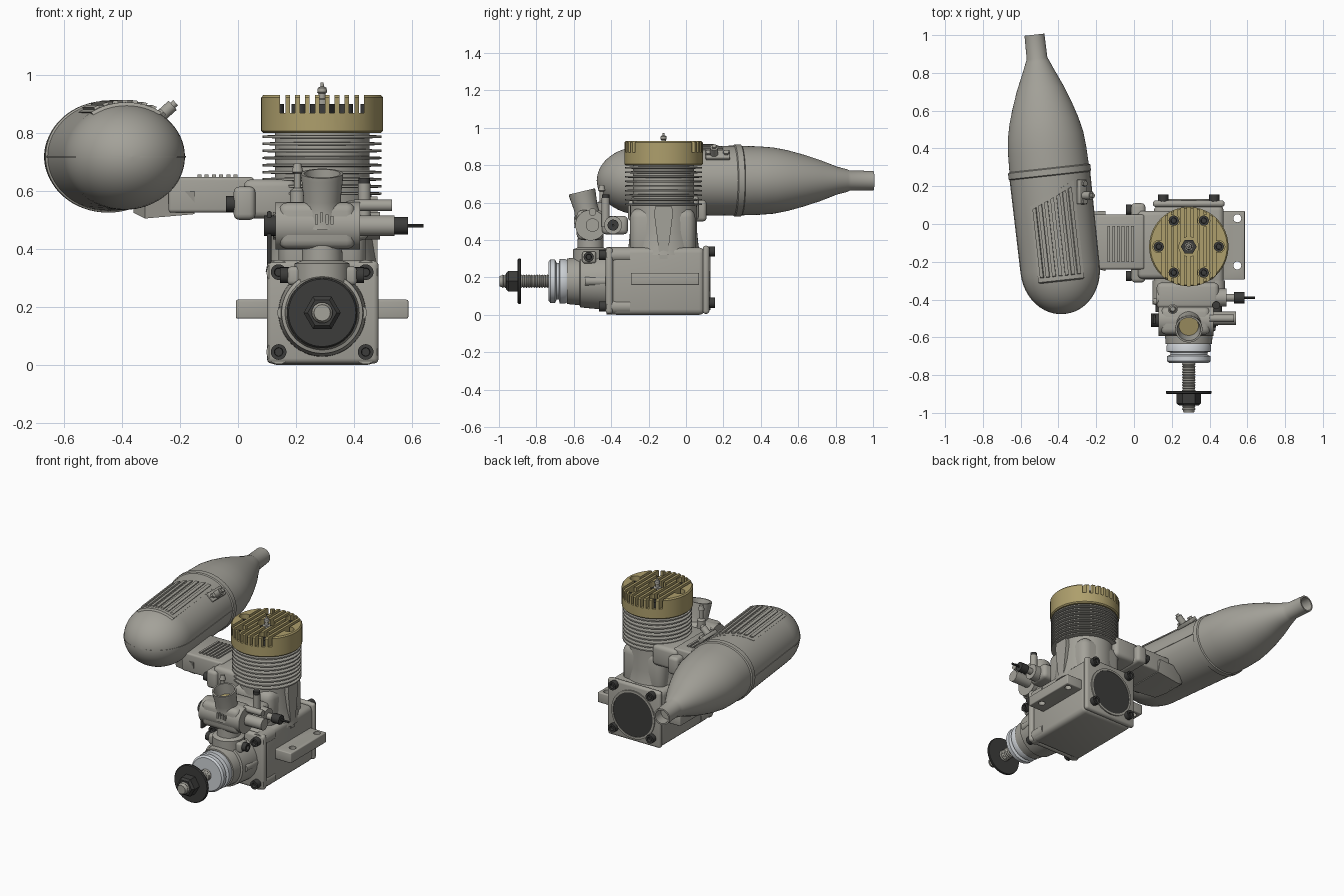
import bpy, bmesh, math
from mathutils import Vector, Matrix

cube = bpy.data.objects.get("Cube")
if cube:
    bpy.data.objects.remove(cube, do_unlink=True)


def material(name, rgb):
    m = bpy.data.materials.new(name)
    m.use_nodes = True
    m.diffuse_color = (*rgb, 1)
    m.node_tree.nodes["Principled BSDF"].inputs["Base Color"].default_value = (*rgb, 1)
    return m


GREY = material("cast grey", (0.37, 0.36, 0.32))
DARK = material("dark steel", (0.045, 0.045, 0.043))
GOLD = material("gold anodised", (0.42, 0.345, 0.15))
SILVER = material("bright silver", (0.62, 0.65, 0.68))
parts = []


def finish(name, bm, mat, matrix=None):
    bmesh.ops.recalc_face_normals(bm, faces=bm.faces)
    me = bpy.data.meshes.new(name)
    bm.to_mesh(me)
    bm.free()
    me.materials.append(mat)
    ob = bpy.data.objects.new(name, me)
    bpy.context.collection.objects.link(ob)
    if matrix:
        ob.matrix_world = matrix
    parts.append(ob)
    return ob


def loft(name, loops, mat, matrix=None):
    """Skin successive closed loops and cap both ends."""
    bm = bmesh.new()
    rings = [[bm.verts.new(p) for p in loop] for loop in loops]
    n = len(rings[0])
    for a, b in zip(rings, rings[1:]):
        for i in range(n):
            bm.faces.new((a[i], a[(i + 1) % n], b[(i + 1) % n], b[i]))
    bm.faces.new(rings[0][::-1])
    bm.faces.new(rings[-1])
    return finish(name, bm, mat, matrix)


def ring(rx, ry, z, n=48):
    return [(rx * math.cos(2 * math.pi * i / n), ry * math.sin(2 * math.pi * i / n), z) for i in range(n)]


def lathe(name, profile, mat, origin=(0, 0, 0), axis=(0, 0, 1), n=48):
    """Revolve (radius, height) pairs about an axis."""
    m = Matrix.Translation(origin) @ Vector(axis).to_track_quat('Z', 'Y').to_matrix().to_4x4()
    return loft(name, [ring(max(r, 0.001), max(r, 0.001), z, n) for r, z in profile], mat, m)


def rod(name, p, q, r, mat, n=24):
    p, q = Vector(p), Vector(q)
    return lathe(name, [(r, 0), (r, (q - p).length)], mat, p, q - p, n)


def box(name, x, y, z, mat, bevel=0.0):
    bm = bmesh.new()
    bmesh.ops.create_cube(bm, size=1)
    for v in bm.verts:
        v.co = [lo + (c + 0.5) * (hi - lo) for c, (lo, hi) in zip(v.co, (x, y, z))]
    if bevel:
        bmesh.ops.bevel(bm, geom=bm.edges[:], offset=bevel, segments=3, profile=0.5, affect='EDGES')
    return finish(name, bm, mat)


def cut(target, cutters):
    """Subtract cutters, then discard them."""
    bpy.context.view_layer.objects.active = target
    for c in cutters:
        mod = target.modifiers.new("cut", 'BOOLEAN')
        mod.operation, mod.solver, mod.object = 'DIFFERENCE', 'EXACT', c
        bpy.ops.object.modifier_apply(modifier=mod.name)
        parts.remove(c)
        bpy.data.objects.remove(c, do_unlink=True)


def screw(name, p, axis, r=0.027, h=0.035):
    lathe(name, [(r, 0), (r, h), (r * .55, h), (r * .5, h * .5), (0, h * .5)], DARK, p, axis, 20)


CX, CY, CZ = 0.29, -0.12, 0.18   # cylinder axis and crankshaft height

# Crankcase, corner bosses and end plates
box("crankcase", (0.105, 0.475), (-0.40, 0.10), (0, 0.36), GREY, 0.03)
box("front_plate", (0.10, 0.485), (-0.43, -0.39), (0.005, 0.36), GREY, 0.018)
box("rear_plate", (0.10, 0.48), (0.09, 0.125), (0.005, 0.37), GREY, 0.016)
lathe("rear_cover_rim", [(0.155, 0), (0.155, 0.012), (0.142, 0.012), (0.142, 0)], GREY, (CX, 0.12, CZ), (0, 1, 0))
rod("rear_cover_disc", (CX, 0.12, CZ), (CX, 0.129, CZ), 0.142, DARK, 48)
for sx in (-1, 1):
    for z in (0.045, 0.32):
        x = CX + sx * 0.15
        rod("front_boss", (x, -0.425, z), (x, -0.30, z), 0.042, GREY)
        screw("front_screw", (x, -0.43, z), (0, -1, 0))
        screw("rear_screw", (CX + sx * 0.135, 0.12, z + 0.02), (0, 1, 0))

# Mounting lugs with bolt holes
for sx in (-1, 1):
    x0, x1 = sorted((CX + sx * 0.15, CX + sx * 0.297))
    lug = box("mounting_lug", (x0, x1), (-0.295, 0.07), (0.16, 0.225), GREY, 0.006)
    hx = CX + sx * 0.257
    cut(lug, [rod("hole", (hx, y, 0.1), (hx, y, 0.3), 0.021, GREY) for y in (-0.22, 0.03)])

# Cylinder column, flared at its foot
loft("cylinder_column", [ring(0.195, 0.20, 0.32), ring(0.185, 0.187, 0.37), ring(0.175, 0.18, 0.44),
     ring(0.17, 0.178, 0.59)], GREY, Matrix.Translation((CX, CY, 0)))
box("column_web", (0.14, 0.44), (-0.30, 0.05), (0.30, 0.57), GREY, 0.05)
loft("transfer_port", [[(x, y * w, z) for x, y in ((0, -1), (0.19, -1), (0.19, 1), (0, 1))]
     for w, z in ((0.02, 0.30), (0.05, 0.54), (0.045, 0.58))], GREY, Matrix.Translation((CX, CY, 0)))

# Cooling fins
fins = [(0.163, 0.56)]
for i in range(9):
    z = 0.585 + i * 0.0245
    fins += [(0.163, z), (0.205, z + 0.002), (0.205, z + 0.01), (0.163, z + 0.012)]
lathe("cooling_fins", fins + [(0.163, 0.81)], GREY, (CX, CY, 0), n=64)

# Slotted head with counterbored bolts
head = lathe("cylinder_head", [(0.203, 0.80), (0.21, 0.807), (0.21, 0.922), (0.203, 0.93)], GOLD, (CX, CY, 0), n=64)
bolts = [(CX + 0.159 * math.cos(a), CY + 0.159 * math.sin(a)) for a in (i * math.pi / 3 for i in range(6))]
cutters = [box("slot", (CX + i * 0.034 - 0.009, CX + i * 0.034 + 0.009), (-1, 1), (0.868, 1), GOLD)
           for i in range(-4, 5)]
cutters += [rod("bore", (x, y, 0.866), (x, y, 1), 0.032, GOLD) for x, y in bolts]
cut(head, cutters + [rod("bore", (CX, CY, 0.864), (CX, CY, 1), 0.052, GOLD)])
for x, y in bolts:
    screw("head_bolt", (x, y, 0.864), (0, 0, 1), 0.027, 0.035)
lathe("plug_hex", [(0.042, 0.86), (0.042, 0.90)], DARK, (CX, CY, 0), n=6)
lathe("glow_plug", [(0.024, 0.89), (0.024, 0.915), (0.012, 0.918), (0.012, 0.935), (0.017, 0.94),
      (0.015, 0.955), (0.006, 0.96), (0.005, 0.973)], GREY, (CX, CY, 0), n=20)

# Front housing, drive hub and shaft, measured forward from y = 0
FWD = ((CX, 0, CZ), (0, -1, 0))
lathe("front_housing", [(0.152, 0.40), (0.15, 0.46), (0.14, 0.565), (0.128, 0.57), (0.122, 0.635), (0.09, 0.64)], GREY, *FWD)
lathe("drive_hub", [(0.09, 0.63), (0.113, 0.635), (0.118, 0.645), (0.118, 0.675), (0.098, 0.68), (0.098, 0.692),
      (0.116, 0.70), (0.116, 0.725), (0.105, 0.735), (0.04, 0.735)], SILVER, *FWD)
thread = [(0.036 if i % 2 else 0.031, 0.72 + i * 0.007) for i in range(39)]
lathe("threaded_shaft", thread + [(0.028, 0.998)], GREY, *FWD, n=24)
lathe("prop_washer", [(0.118, 0.883), (0.121, 0.887), (0.121, 0.895), (0.116, 0.90)], DARK, *FWD)
lathe("prop_nut", [(0.064, 0.90), (0.064, 0.95), (0.05, 0.962)], DARK, *FWD, n=6)
for sx in (-1, 1):
    rod("housing_rib", (CX + sx * 0.13, -0.42, CZ), (CX + sx * 0.13, -0.54, CZ), 0.025, GREY)

# Carburettor
lathe("carb_seat", [(0.095, 0.24), (0.095, 0.35), (0.07, 0.36), (0.068, 0.44)], GREY, (CX, -0.51, 0))
box("carb_clamp", (0.17, 0.41), (-0.555, -0.48), (0.275, 0.34), GREY, 0.015)
screw("clamp_screw", (0.40, -0.52, 0.31), (1, 0, 0))
screw("clamp_screw", (0.18, -0.52, 0.31), (-1, 0, 0))
rod("carb_barrel", (0.13, -0.51, 0.48), (0.42, -0.51, 0.48), 0.082, GREY, 40)
box("carb_body", (0.14, 0.405), (-0.585, -0.44), (0.40, 0.56), GREY, 0.03)
lathe("venturi", [(0.085, 0), (0.068, 0.05), (0.064, 0.09), (0.072, 0.165), (0.072, 0.18), (0.062, 0.18), (0.05, 0.10)],
      GREY, (CX, -0.515, 0.485), (0, -0.24, 1))
rod("venturi_throat", (CX, -0.539, 0.585), (CX, -0.541, 0.592), 0.052, GOLD)
for i in range(4):
    box("carb_rib", (0.265 + i * 0.018, 0.275 + i * 0.018), (-0.60, -0.57), (0.485, 0.525 - abs(i - 1) * 0.006), GREY)
screw("idle_screw", (0.13, -0.51, 0.48), (-1, 0, 0), 0.035, 0.04)
box("throttle_arm", (0.10, 0.115), (-0.53, -0.48), (0.35, 0.53), DARK, 0.005)
rod("needle_housing", (0.12, -0.39, 0.48), (0.49, -0.39, 0.48), 0.048, GREY)
rod("needle_collar", (0.48, -0.39, 0.48), (0.53, -0.39, 0.48), 0.02, GREY)
rod("needle_knob", (0.53, -0.39, 0.48), (0.585, -0.39, 0.48), 0.03, DARK, 12)
rod("needle_rod", (0.58, -0.39, 0.48), (0.64, -0.39, 0.48), 0.007, DARK, 10)
rod("air_bleed_tube", (0.41, -0.50, 0.48), (0.54, -0.50, 0.48), 0.036, GREY)
rod("air_bleed_screw", (0.53, -0.50, 0.55), (0.40, -0.50, 0.55), 0.02, GREY)
lathe("fuel_nipple", [(0.026, 0.54), (0.026, 0.60), (0.012, 0.61), (0.012, 0.66), (0.02, 0.665), (0.012, 0.695)],
      GREY, (0.205, -0.45, 0), n=20)
rod("adjuster_post", (0.435, -0.43, 0.47), (0.435, -0.43, 0.625), 0.022, GREY)
rod("adjuster_cap", (0.435, -0.43, 0.615), (0.435, -0.43, 0.645), 0.02, DARK)
box("carb_bracket", (0.12, 0.45), (-0.45, -0.31), (0.43, 0.53), GREY, 0.025)

# Exhaust stack and manifold
box("exhaust_stack", (0.02, 0.20), (-0.29, 0.07), (0.505, 0.64), GREY, 0.025)
box("exhaust_flange", (-0.015, 0.06), (-0.31, 0.11), (0.50, 0.615), GREY, 0.02)
box("manifold", (-0.24, 0.055), (-0.24, 0.05), (0.525, 0.648), GREY, 0.012)
for i in range(6):
    box("manifold_rib", (-0.14 + i * 0.025, -0.126 + i * 0.025), (-0.20, -0.01), (0.64, 0.656), GREY)
for y in (-0.275, 0.075):
    screw("flange_screw", (-0.012, y, 0.555), (-1, 0, 0), 0.027, 0.03)
loft("manifold_saddle", [[(x, y0, z0), (x, y1, z0), (x, y1 + 0.02, 0.6), (x, y0 - 0.02, 0.6)]
     for x, y0, y1, z0 in ((-0.36, -0.13, 0.02, 0.525), (-0.32, -0.18, 0.04, 0.505), (-0.15, -0.23, 0.05, 0.52))], GREY)

# Silencer: oval body in its own frame, local z along its length
START = Vector((-0.365, -0.476, 0.718))
along = Vector((-0.109, 0.994, 0)).normalized()
up = Vector((0, 0, 1))
FRAME = Matrix.Translation(START) @ Matrix((up.cross(along), up, along)).transposed().to_4x4()
dome = [(0.208 * math.sin(a), 0.24 * (1 - math.cos(a))) for a in (i * math.pi / 24 for i in range(13))]
body = dome + [(0.212, 0.735), (0.219, 0.74), (0.219, 0.772), (0.211, 0.777), (0.208, 0.87), (0.201, 0.95),
               (0.183, 1.03), (0.158, 1.11), (0.125, 1.20), (0.085, 1.29), (0.062, 1.345), (0.055, 1.36),
               (0.053, 1.487), (0.043, 1.487), (0.043, 1.42), (0, 1.42)]
loft("silencer_body", [ring(max(r, 0.001), max(r, 0.001) * (0.88 if s < 1.3 else 0.98), s, 64) for r, s in body],
     GREY, FRAME)
# Raised parting line of the front shell
for side in (0, math.pi):
    seam = [(r, s) for r, s in dome[1:]] + [(0.212, 0.74)]
    loft("shell_seam", [[(math.cos(side) * (r + o), h, s) for o, h in ((-0.01, -0.003), (0.003, -0.003),
         (0.003, 0.003), (-0.01, 0.003))] for r, s in seam], GREY, FRAME)


def raised_strip(name, a0, a1, k, inset):
    """Curved plate on the silencer's top, with a slanted rear edge."""
    loops = []
    for i in range(9):
        a = math.radians(a0 + (a1 - a0) * i / 8)
        s1 = 0.585 + 0.115 * (math.degrees(a) - 55) / 70 - inset
        loops.append([(0.207 * q * math.cos(a), 0.207 * 0.88 * q * math.sin(a), s)
                      for q, s in ((0.93, 0.17 + inset), (k, 0.18 + inset), (k, s1), (0.93, s1))])
    loft(name, loops, GREY, FRAME)


raised_strip("grille_panel", 55, 125, 1.03, 0)
for i in range(7):
    raised_strip("grille_rib", 60 + i * 9, 65 + i * 9, 1.075, 0.025)

# Pressure fitting and its cross bolt
rod("silencer_cross_bolt", (-0.572, 0.15, 0.585), (-0.225, 0.15, 0.895), 0.021, GREY)
rod("pressure_nipple", (-0.25, 0.15, 0.872), (-0.215, 0.15, 0.904), 0.012, GREY)
pad = box("fitting_pad", (-0.03, 0.03), (-0.065, 0.065), (-0.012, 0.012), GREY, 0.006)
pad.matrix_world = Matrix.Translation((-0.275, 0.17, 0.855)) @ Matrix.Rotation(math.radians(45), 4, 'Y')
for y in (0.12, 0.215):
    rod("pad_nut", (-0.28, y, 0.85), (-0.257, y, 0.873), 0.016, GREY, 6)

# Smooth shading with sharp edges kept
bpy.ops.object.select_all(action='DESELECT')
for ob in parts:
    ob.select_set(True)
bpy.context.view_layer.objects.active = parts[0]
bpy.ops.object.shade_smooth_by_angle(angle=math.radians(32))
